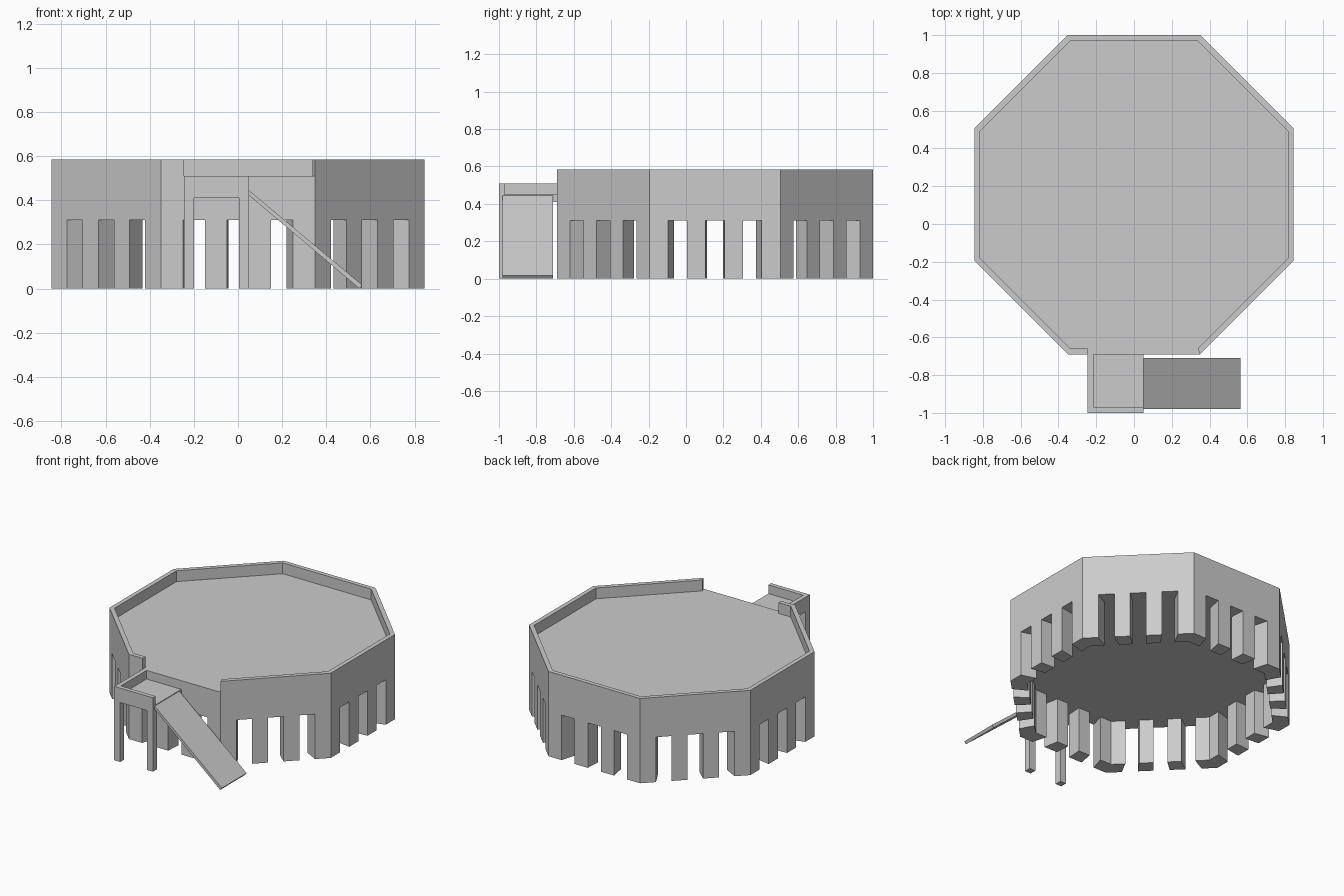
import bpy, bmesh, math
from mathutils import Vector

if "Cube" in bpy.data.objects:
    bpy.data.objects.remove(bpy.data.objects["Cube"])

stone = bpy.data.materials.new("light grey")
stone.use_nodes = True
stone.diffuse_color = (0.6, 0.6, 0.6, 1)
stone.node_tree.nodes["Principled BSDF"].inputs["Base Color"].default_value = (0.6, 0.6, 0.6, 1)

CENTRE_Y = 0.155
APOTHEM = 0.845
HALF = APOTHEM * math.tan(math.pi / 8)
FLOOR, TOP, ARCH = 0.51, 0.585, 0.31
RIM = 1 - 0.03 / APOTHEM     # scale of the inner rim outline
INNER = 0.88                 # scale of the inner pillar outline


def prisms(name, shapes, depth, axis=Vector((0, 0, 1))):
    """Extrude each closed outline of 3D points along an axis."""
    bm = bmesh.new()
    for pts in shapes:
        low = [bm.verts.new(p) for p in pts]
        high = [bm.verts.new(Vector(p) + axis * depth) for p in pts]
        bm.faces.new(low[::-1])
        bm.faces.new(high)
        n = len(pts)
        for i in range(n):
            j = (i + 1) % n
            bm.faces.new((low[i], low[j], high[j], high[i]))
    bmesh.ops.recalc_face_normals(bm, faces=bm.faces)
    mesh = bpy.data.meshes.new(name)
    bm.to_mesh(mesh)
    bm.free()
    mesh.materials.append(stone)
    obj = bpy.data.objects.new(name, mesh)
    bpy.context.collection.objects.link(obj)
    return obj


def box(name, x0, x1, y0, y1, z0, z1):
    return prisms(name, [[(x0, y0, z0), (x1, y0, z0), (x1, y1, z0), (x0, y1, z0)]], z1 - z0)


def on_side(k, offset, z, scale=1.0):
    """Point on octagon side k (0 is the front), offset along it counterclockwise."""
    a = -math.pi / 2 + k * math.pi / 4
    n, t = Vector((math.cos(a), math.sin(a), 0)), Vector((-math.sin(a), math.cos(a), 0))
    return (n * APOTHEM + t * offset) * scale + Vector((0, CENTRE_Y, z))


def band(points, z, scale):
    """Closed outline between a run of outer points and its scaled copy."""
    return ([on_side(k, o, z) for k, o in points]
            + [on_side(k, o, z, scale) for k, o in reversed(points)])


# Solid octagonal deck
prisms("deck", [[on_side(k, HALF, ARCH) for k in range(8)]], FLOOR - ARCH)

# Pillars: wrapped corners and two between them on each side
pillars = []
for k in range(8):
    pillars.append(band([(k, 0.25), (k, HALF), (k + 1, -0.25)], 0, INNER))
    for s in (-1, 1):
        pillars.append(band([(k, s * 0.05), (k, s * 0.15)], 0, INNER))
prisms("pillars", pillars, ARCH)

# Parapet, open along the front where the landing joins
prisms("parapet", [band([(k, -HALF), (k, HALF)], FLOOR, RIM) for k in range(1, 8)], TOP - FLOOR)
y_in = CENTRE_Y - APOTHEM * RIM
prisms("front_parapet_stub", [[(-HALF, -0.69, FLOOR), (-0.245, -0.69, FLOOR),
                               (-0.245, y_in, FLOOR), (-HALF * RIM, y_in, FLOOR)]], TOP - FLOOR)

# Landing with low curbs and two front legs
box("landing", -0.245, 0.05, -1, -0.69, 0.41, 0.45)
box("landing_front_curb", -0.245, 0.05, -1, -0.97, 0.45, FLOOR)
box("landing_right_curb", -0.245, -0.215, -0.97, -0.69, 0.45, FLOOR)
for name, x in (("right_leg", -0.245), ("left_leg", 0.005)):
    box(name, x, x + 0.045, -1, -0.955, 0, 0.41)

# Sloping ramp
ramp = [(0.05, 0.445), (0.05, 0.422), (0.55, 0), (0.563, 0.016)]
prisms("ramp", [[(x, -0.98, z) for x, z in ramp]], 0.27, Vector((0, 1, 0)))
